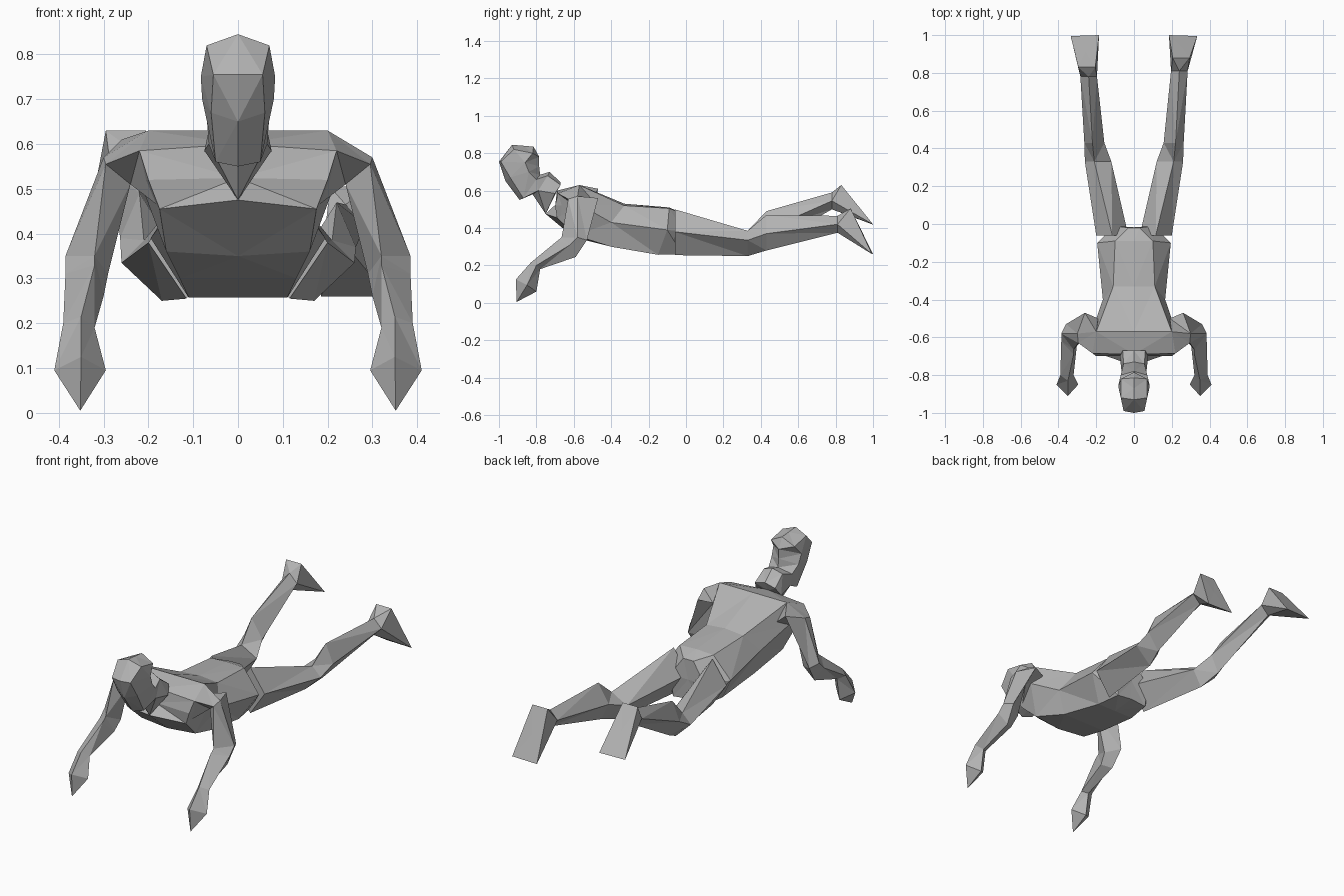
import bpy
import bmesh
from mathutils import Vector

default_cube = bpy.data.objects.get("Cube")
if default_cube:
    bpy.data.objects.remove(default_cube, do_unlink=True)

# One plain clay colour for the whole figure
clay = bpy.data.materials.new("clay_grey")
clay.use_nodes = True
colour = (0.45, 0.45, 0.45, 1)
clay.diffuse_color = colour
shader = next(n for n in clay.node_tree.nodes if n.type == "BSDF_PRINCIPLED")
shader.inputs["Base Color"].default_value = colour


def loft(name, rings, tip=None):
    """Skin matching rings into a closed flat-shaded body, ending at an optional tip."""
    bm = bmesh.new()
    loops = [[bm.verts.new(point) for point in ring] for ring in rings]
    count = len(loops[0])
    for near, far in zip(loops, loops[1:]):
        for i in range(count):
            j = (i + 1) % count
            bm.faces.new((near[i], near[j], far[j], far[i]))
    for loop, apex in ((loops[0], None), (loops[-1], tip)):
        middle = sum((v.co for v in loop), Vector()) / count
        centre = bm.verts.new(apex or middle)
        for i in range(count):
            bm.faces.new((loop[i], loop[(i + 1) % count], centre))
    bmesh.ops.triangulate(bm, faces=[f for f in bm.faces if len(f.verts) > 3])
    bmesh.ops.recalc_face_normals(bm, faces=bm.faces[:])
    mesh = bpy.data.meshes.new(name)
    bm.to_mesh(mesh)
    bm.free()
    mesh.materials.append(clay)
    body_part = bpy.data.objects.new(name, mesh)
    bpy.context.collection.objects.link(body_part)
    return body_part


def symmetric(half):
    """Close a half section, whose first and last points lie on the centre line."""
    return half + [(-x, y, z) for x, y, z in reversed(half[1:-1])]


def flip(ring, side):
    return [(x * side, y, z) for x, y, z in ring]


def diamond(x, y, z, width, up, down, lean=0):
    """Four-sided limb section: top, outer, bottom, inner."""
    return [(x + lean, y, z + up), (x + width, y, z),
            (x - lean, y, z - down), (x - width, y, z)]


# Torso: sections from the collar to the seat, spine first and belly last
torso_sections = [
    [(0, -.69, .6), (.22, -.685, .585), (.2, -.7, .52), (.175, -.69, .455), (0, -.75, .475)],
    [(0, -.57, .63), (.2, -.57, .63), (.22, -.56, .52), (.16, -.59, .36), (0, -.6, .35)],
    [(0, -.33, .53), (.11, -.33, .52), (.165, -.4, .43), (.13, -.4, .3), (0, -.4, .3)],
    [(0, -.09, .51), (.1, -.09, .505), (.195, -.1, .39), (.11, -.15, .257), (0, -.15, .257)],
    [(0, -.02, .48), (.03, -.02, .48), (.1, -.01, .38), (.09, -.02, .26), (0, -.02, .27)],
]
loft("torso", [symmetric(section) for section in torso_sections])

# Neck and head: sections from the collar to the crown, throat first and nape last
head_sections = [
    [(0, -.75, .475), (.075, -.7, .585), (.06, -.67, .63), (0, -.67, .645)],
    [(0, -.82, .58), (.065, -.79, .6), (.055, -.74, .68), (0, -.73, .7)],
    [(0, -.89, .55), (.05, -.87, .56), (.07, -.8, .66), (0, -.78, .685)],
    [(0, -.965, .65), (.06, -.94, .67), (.08, -.84, .7), (0, -.785, .73)],
    [(0, -1, .755), (.055, -.99, .755), (.083, -.86, .75), (0, -.785, .78)],
    [(0, -.93, .845), (.07, -.92, .82), (.07, -.82, .8), (0, -.815, .835)],
]
loft("head", [symmetric(section) for section in head_sections], tip=(0, -.87, .84))

# Arm: sections run outer, front, inner, back
arm_sections = [
    [(.2, -.57, .63), (.22, -.685, .585), (.175, -.68, .46), (.19, -.5, .55)],
    [(.3, -.58, .57), (.295, -.63, .555), (.24, -.58, .51), (.26, -.47, .56)],
    [(.385, -.58, .35), (.32, -.665, .35), (.29, -.58, .31), (.36, -.53, .335)],
    [(.385, -.62, .31), (.32, -.69, .33), (.3, -.62, .26), (.35, -.59, .245)],
    [(.39, -.8, .2), (.35, -.83, .215), (.32, -.8, .19), (.35, -.78, .18)],
    [(.41, -.85, .095), (.35, -.91, .125), (.295, -.85, .095), (.35, -.8, .06)],
]

for label, side, raised in (("left", 1, 0), ("right", -1, 1)):
    # The right shoulder is hunched a little higher at the back
    arm = [flip(section, side) for section in arm_sections]
    x, y, z = arm[1][3]
    arm[1][3] = (x, y, z + raised * .05)
    loft(label + "_arm", arm, tip=(side * .352, -.905, .005))

    # Leg: hip, knee, calf and ankle; the right shin is lifted
    leg = [
        diamond(.115, -.06, .38, .085, .12, .125),
        diamond(.19, .33, .335, .07, .05, .085, lean=.02),
        diamond(.21, .43, .37 + raised * .02, .053, .1, .09, lean=.01),
        diamond(.24, .81 - raised * .03, .42 + raised * .125, .044, .045, .045),
    ]
    # Foot: flat wedge sole from the narrow heel down to the wide toes
    heel_y, heel_z = .88 - raised * .05, .505 + raised * .125
    toe_z = .26 + raised * .16
    leg.append([(.205, heel_y, heel_z), (.295, heel_y, heel_z),
                (.335, .995, toe_z), (.185, 1, toe_z)])
    loft(label + "_leg", [flip(section, side) for section in leg])
